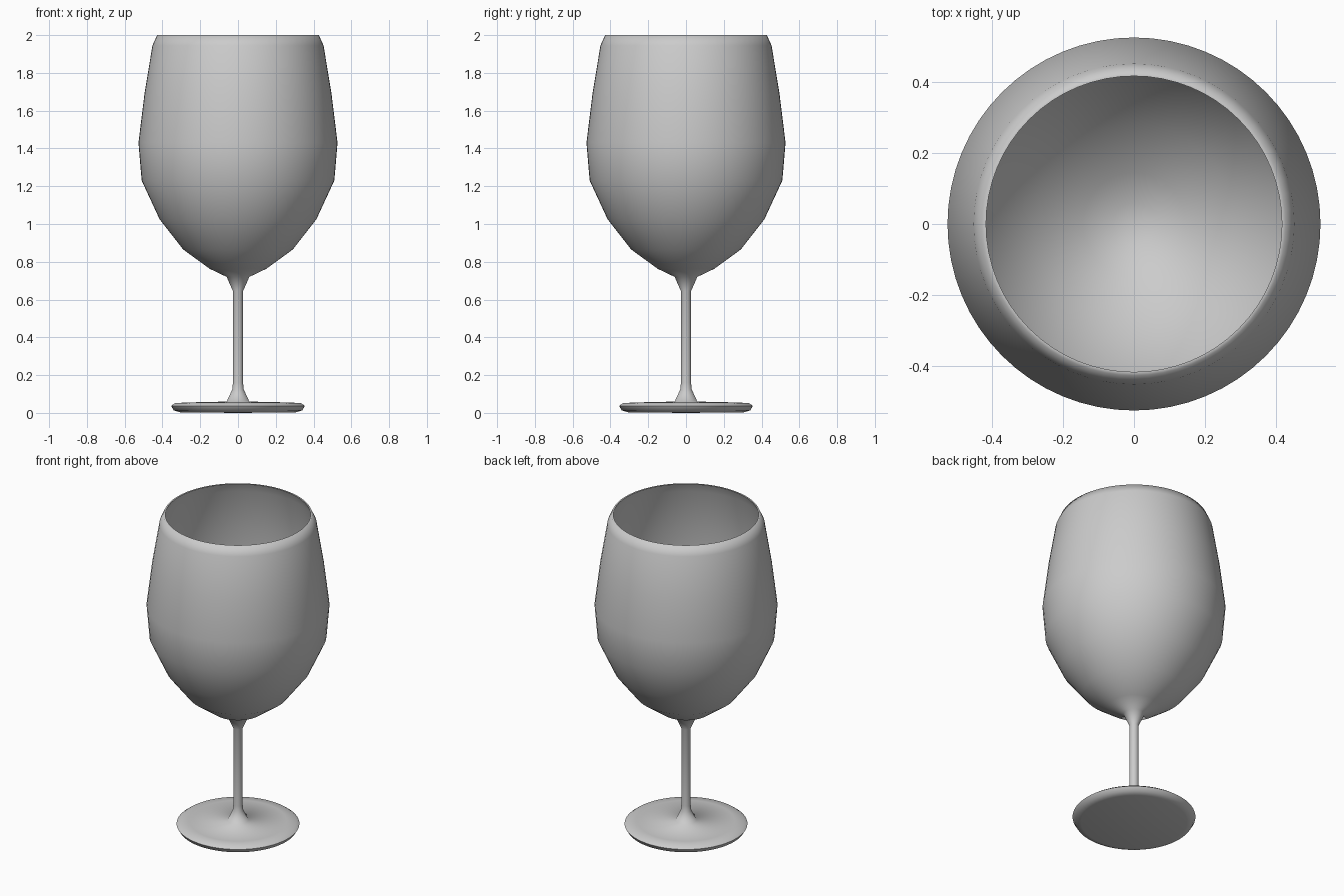
import bpy, bmesh, math
from mathutils import Vector

if "Cube" in bpy.data.objects:
    bpy.data.objects.remove(bpy.data.objects["Cube"])

SIDES = 64


def lathe(name, profile):
    """Spin a closed (radius, height) profile around the z axis."""
    bm = bmesh.new()
    verts = [bm.verts.new((r, 0, z)) for r, z in profile]
    edges = [bm.edges.new(pair) for pair in zip(verts, verts[1:])]
    bmesh.ops.spin(bm, geom=verts + edges, cent=(0, 0, 0), axis=(0, 0, 1),
                   angle=math.tau, steps=SIDES, use_duplicate=False)
    bmesh.ops.remove_doubles(bm, verts=bm.verts, dist=0.0005)
    bmesh.ops.recalc_face_normals(bm, faces=bm.faces)
    mesh = bpy.data.meshes.new(name)
    bm.to_mesh(mesh)
    bm.free()
    obj = bpy.data.objects.new(name, mesh)
    bpy.context.collection.objects.link(obj)
    bpy.ops.object.select_all(action='DESELECT')
    obj.select_set(True)
    bpy.context.view_layer.objects.active = obj
    bpy.ops.object.shade_smooth_by_angle(angle=math.radians(70))
    return obj


# Foot and stem
foot = [(0, 0), (0.305, 0.003), (0.34, 0.013), (0.354, 0.037),
        (0.335, 0.051), (0.28, 0.055), (0.06, 0.06)]
stem = [(0.03, 0.125), (0.027, 0.16), (0.027, 0.645), (0.06, 0.72)]

# Bowl outside, from the stem up to the rim
bowl = [(0.15, 0.763), (0.29, 0.865), (0.415, 1.025), (0.51, 1.23),
        (0.527, 1.43), (0.495, 1.69), (0.453, 1.945), (0.428, 2.0)]

# Bowl inside: the outer wall offset inward by the glass thickness
T = 0.01
inside = [(0.418, 2.0)]
for i in range(len(bowl) - 2, -1, -1):
    below = bowl[i - 1] if i else stem[-1]
    d = (Vector(bowl[i + 1]) - Vector(below)).normalized()
    inside.append((bowl[i][0] - d.y * T, bowl[i][1] + d.x * T))
inside += [(0.06, 0.733), (0, 0.727)]

lathe("wine_glass", foot + stem + bowl + inside)
